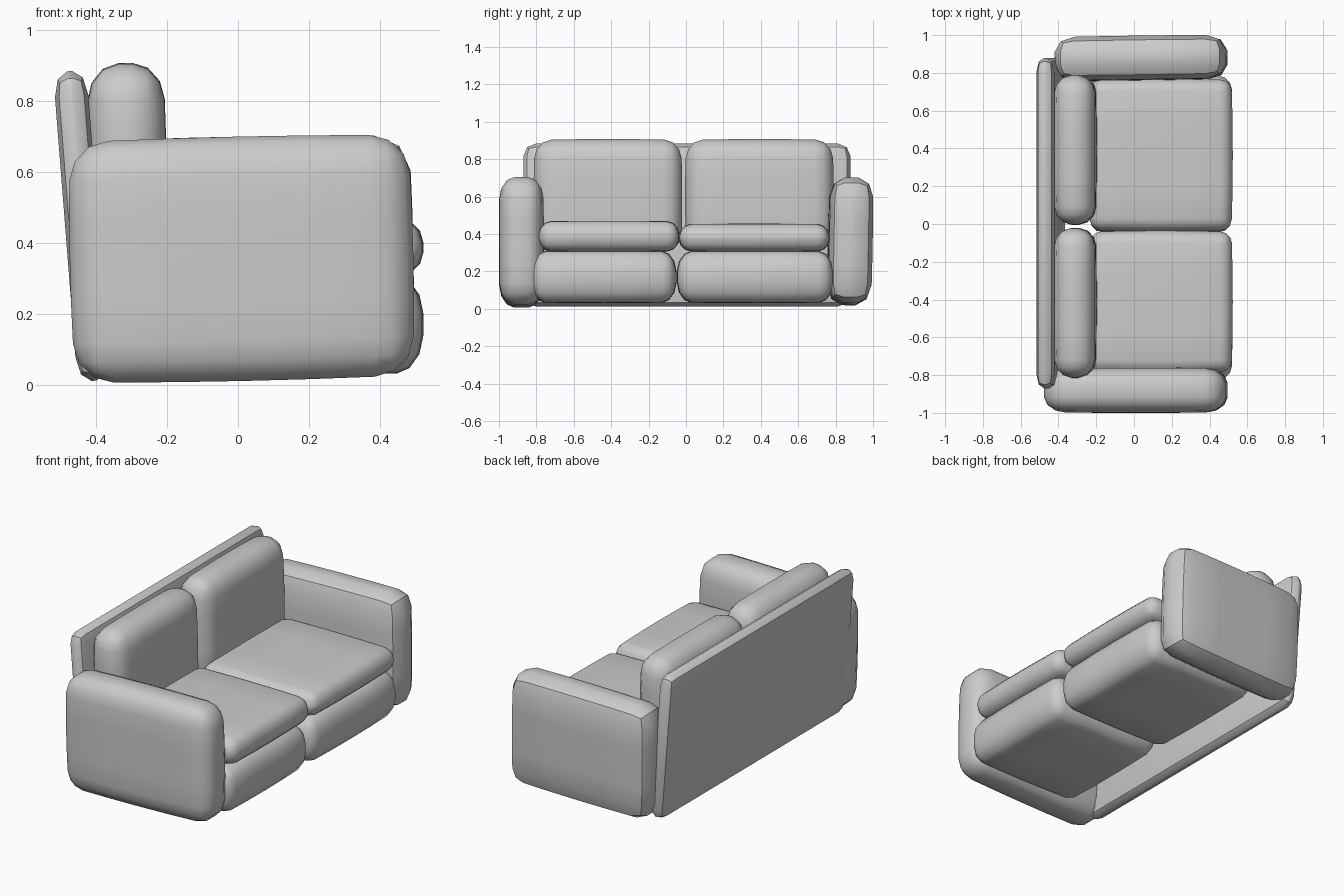
import bpy, bmesh
from math import radians
from mathutils import Matrix, Vector

if "Cube" in bpy.data.objects:
    bpy.data.objects.remove(bpy.data.objects["Cube"])


def cushion(name, lo, hi, r, seg=3, puff=0.03, rot=(0, 0, 0)):
    """Padded block: box with elliptical rounded edges (radius per axis) and slightly domed faces."""
    lo, hi, r = Vector(lo), Vector(hi), Vector(r)
    size, mid = hi - lo, (hi + lo) / 2
    bm = bmesh.new()
    bmesh.ops.create_cube(bm, size=1)
    for v in bm.verts:
        v.co = Vector([v.co[i] * size[i] / r[i] for i in range(3)])
    bmesh.ops.bevel(bm, geom=bm.edges[:], offset=1, offset_type='OFFSET',
                    segments=seg, profile=0.5, affect='EDGES')
    for v in bm.verts:
        v.co = Vector([v.co[i] * r[i] for i in range(3)])
    # extra rows across the broad faces so they can dome
    if puff:
        longs = [e for e in bm.edges if e.calc_length() > 0.25]
        bmesh.ops.subdivide_edges(bm, edges=longs, cuts=3, use_grid_fill=True)
        for v in bm.verts:
            n = [2 * v.co[i] / size[i] for i in range(3)]
            for i in range(3):
                a, b = n[i - 1], n[i - 2]
                v.co[i] *= 1 - puff * (a * a + b * b) * (0.06 / size[i] + 0.5)
    bmesh.ops.recalc_face_normals(bm, faces=bm.faces[:])
    me = bpy.data.meshes.new(name)
    bm.to_mesh(me)
    bm.free()
    ob = bpy.data.objects.new(name, me)
    bpy.context.collection.objects.link(ob)
    ob.location = mid
    ob.rotation_euler = [radians(a) for a in rot]
    bpy.ops.object.select_all(action='DESELECT')
    ob.select_set(True)
    bpy.context.view_layer.objects.active = ob
    bpy.ops.object.shade_smooth_by_angle(angle=radians(35))
    return ob


# arms
cushion("left_arm", (-0.475, -1.0, 0.01), (0.495, -0.76, 0.70), (0.11, 0.08, 0.11), rot=(0, -1.3, 0))
cushion("right_arm", (-0.42, 0.76, 0.02), (0.495, 0.995, 0.70), (0.10, 0.08, 0.10), seg=2,
        rot=(-1, -1, 0.8))

# leaning back panel with chamfered edges
cushion("back_panel", (-0.487, -0.87, 0.01), (-0.393, 0.88, 0.885), (0.04, 0.07, 0.07), seg=2,
        puff=0, rot=(0, -4.5, 0))

# two bays: base block, seat cushion, back cushion
for side, y0, y1, top in (("left", -0.83, -0.05, 0.47), ("right", -0.05, 0.79, 0.45)):
    cushion(side + "_base", (-0.24, y0, 0.03), (0.523, y1, 0.31), (0.07, 0.07, 0.11))
for side, y0, y1, top in (("left", -0.79, -0.035, 0.47), ("right", -0.04, 0.77, 0.455)):
    cushion(side + "_seat", (-0.24, y0, 0.305), (0.523, y1, top), (0.06, 0.06, 0.07))
for side, y0, y1 in (("left", -0.815, -0.02), ("right", -0.005, 0.79)):
    cushion(side + "_back_cushion", (-0.42, y0, 0.30), (-0.20, y1, 0.907), (0.09, 0.09, 0.10),
            rot=(0, -1.5, 0))
